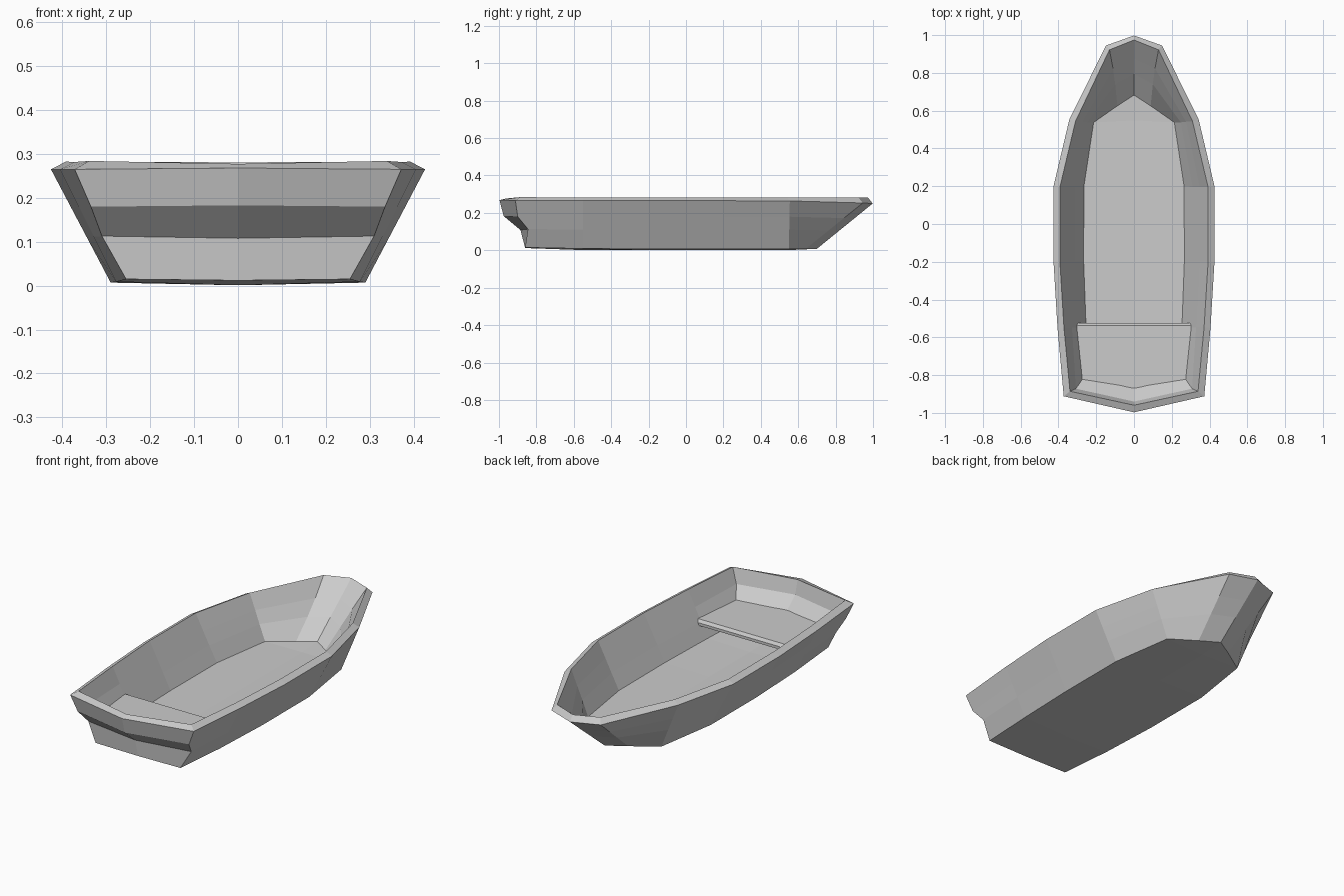
import bpy, bmesh

if "Cube" in bpy.data.objects:
    bpy.data.objects.remove(bpy.data.objects["Cube"])


def finish(name, bm):
    bmesh.ops.recalc_face_normals(bm, faces=bm.faces)
    me = bpy.data.meshes.new(name)
    bm.to_mesh(me)
    bm.free()
    ob = bpy.data.objects.new(name, me)
    bpy.context.collection.objects.link(ob)
    return ob


def side(bottom, rim):
    # straight plank from bottom to rim, split into four levels
    return [tuple(b + (r - b) * t for b, r in zip(bottom, rim))
            for t in (0, 0.4, 0.67, 1)]


# Half hull: stations from stern centre to bow centre, each bottom to rim
stations = [
    [(0, -0.86, 0.012), (0, -0.885, 0.108), (0, -0.975, 0.183), (0, -0.997, 0.268)],
    [(0.255, -0.86, 0.015), (0.31, -0.845, 0.113), (0.335, -0.90, 0.18), (0.372, -0.912, 0.265)],
    side((0.277, -0.55, 0.009), (0.405, -0.55, 0.265)),
    side((0.29, -0.2, 0.007), (0.426, -0.2, 0.265)),
    side((0.29, 0.2, 0.007), (0.426, 0.2, 0.265)),
    side((0.237, 0.55, 0.008), (0.342, 0.555, 0.264)),
    side((0.10, 0.64, 0.008), (0.148, 0.945, 0.253)),
    side((0, 0.70, 0.008), (0, 0.998, 0.25)),
]
bm = bmesh.new()
cols = [[bm.verts.new(p) for p in s] for s in stations]
for a, b in zip(cols, cols[1:]):
    for i in range(3):
        bm.faces.new((a[i], b[i], b[i + 1], a[i + 1]))

# Bottom planks between the chine and the centre line
keel = [cols[0][0]] + [bm.verts.new((0, c[0].co.y, 0.001)) for c in cols[2:6]]
for i, (k0, k1) in enumerate(zip(keel, keel[1:])):
    bm.faces.new((k0, k1, cols[i + 2][0], cols[i + 1][0]))
bm.faces.new((keel[-1], cols[7][0], cols[6][0], cols[5][0]))
bmesh.ops.recalc_face_normals(bm, faces=bm.faces)
# make sure normals point outwards
if sum(f.normal.x for f in bm.faces) < 0:
    bmesh.ops.reverse_faces(bm, faces=bm.faces)
me = bpy.data.meshes.new("hull")
bm.to_mesh(me)
bm.free()
hull = bpy.data.objects.new("hull", me)
bpy.context.collection.objects.link(hull)
mirror = hull.modifiers.new("mirror", 'MIRROR')
mirror.merge_threshold = 0.001
shell = hull.modifiers.new("shell", 'SOLIDIFY')
shell.thickness = 0.038
shell.offset = -1
shell.use_even_offset = True

# Stern seat: flat board following the hull, with a slanted front edge
bm = bmesh.new()
layers = []
for z, front in ((0.115, -0.525), (0.13, -0.525), (0.145, -0.537)):
    half = [(0.308, front), (0.29, -0.848)]
    outline = half + [(0, -0.868)] + [(-x, y) for x, y in reversed(half)]
    layers.append([bm.verts.new((x, y, z)) for x, y in outline])
for lo, hi in zip(layers, layers[1:]):
    for i in range(5):
        j = (i + 1) % 5
        bm.faces.new((lo[i], lo[j], hi[j], hi[i]))
bm.faces.new(layers[0])
bm.faces.new(layers[-1])
finish("stern_seat", bm)
